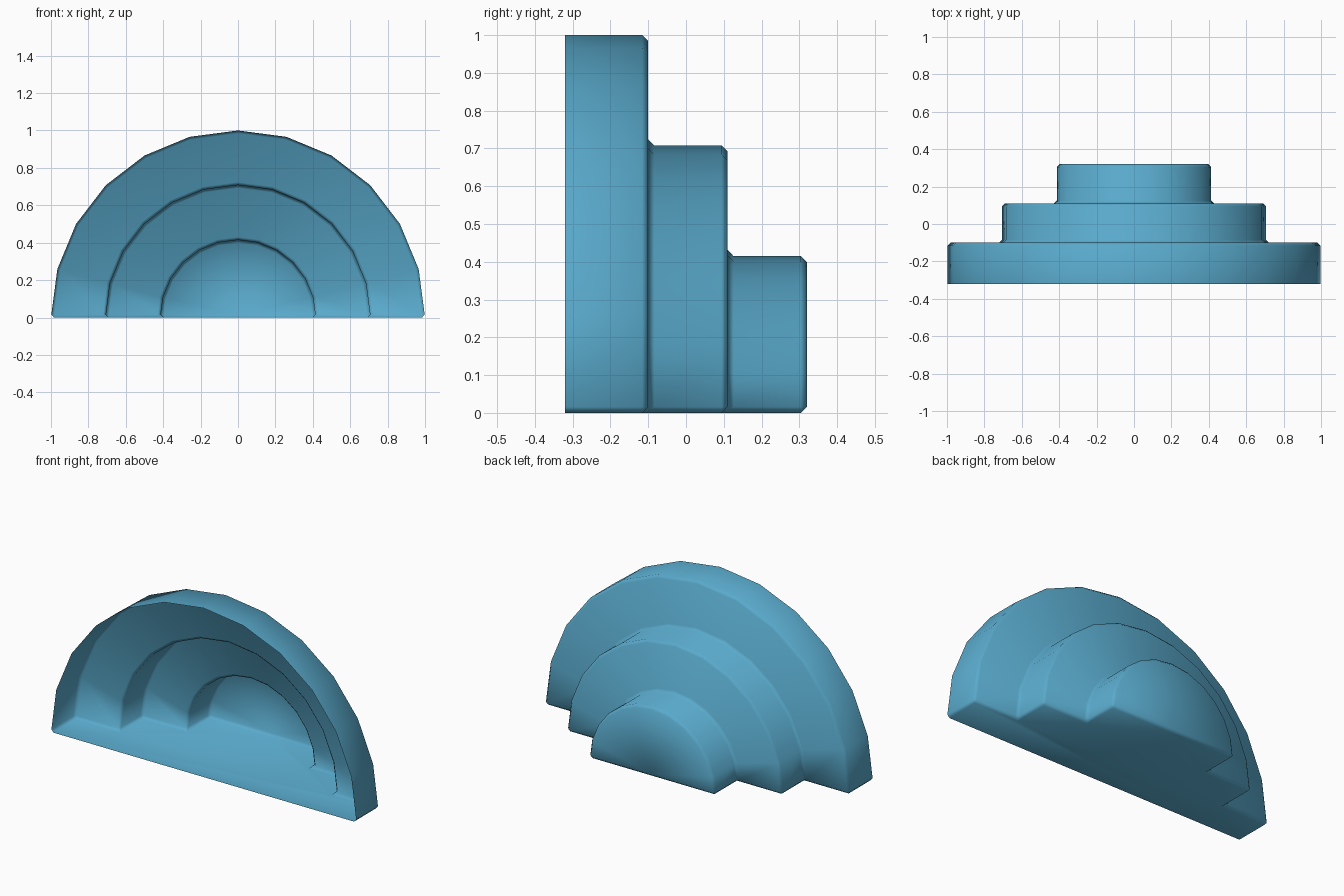
import bpy, bmesh
from math import pi, cos, sin

cube = bpy.data.objects.get("Cube")
if cube:
    bpy.data.objects.remove(cube, do_unlink=True)

SIDES = 12          # flat sides around the half turn
BEVEL = 0.016
# Stepped profile as (radius, y), from the open front to the centre of the back
PROFILE = [(1, -0.32), (1, -0.1), (0.708, -0.1), (0.708, 0.11),
           (0.415, 0.11), (0.415, 0.32)]

blue = bpy.data.materials.new("blue")
blue.use_nodes = True
colour = (0.1, 0.4, 0.6, 1)
blue.diffuse_color = colour
blue.node_tree.nodes["Principled BSDF"].inputs["Base Color"].default_value = colour

# Stepped half-round shell, open at the front
bm = bmesh.new()
rows = [[bm.verts.new((r * cos(pi * i / SIDES), y, r * sin(pi * i / SIDES)))
         for r, y in PROFILE] for i in range(SIDES + 1)]
for row in rows:
    row[0].co.z = max(row[0].co.z, 0)
pole = bm.verts.new((0, PROFILE[-1][1], 0))
for a, b in zip(rows, rows[1:]):
    for j in range(len(PROFILE) - 1):
        bm.faces.new((a[j], a[j + 1], b[j + 1], b[j]))
    bm.faces.new((a[-1], pole, b[-1]))

# Flat floor closing the half turn
bm.faces.new(rows[0] + [pole] + rows[-1][::-1])
bmesh.ops.recalc_face_normals(bm, faces=bm.faces)
floor = min(bm.faces, key=lambda f: f.calc_center_median().z)
if floor.normal.z > 0:
    bmesh.ops.reverse_faces(bm, faces=bm.faces)

mesh = bpy.data.meshes.new("stepped_half_shell")
bm.to_mesh(mesh)
bm.free()
mesh.materials.append(blue)
mesh.shade_smooth()
shell = bpy.data.objects.new("stepped_half_shell", mesh)
bpy.context.collection.objects.link(shell)

# Narrow chamfer along every step and floor edge
bevel = shell.modifiers.new("chamfer", "BEVEL")
bevel.width = BEVEL
bevel.segments = 1
bevel.limit_method = "ANGLE"
bevel.angle_limit = pi / 6
